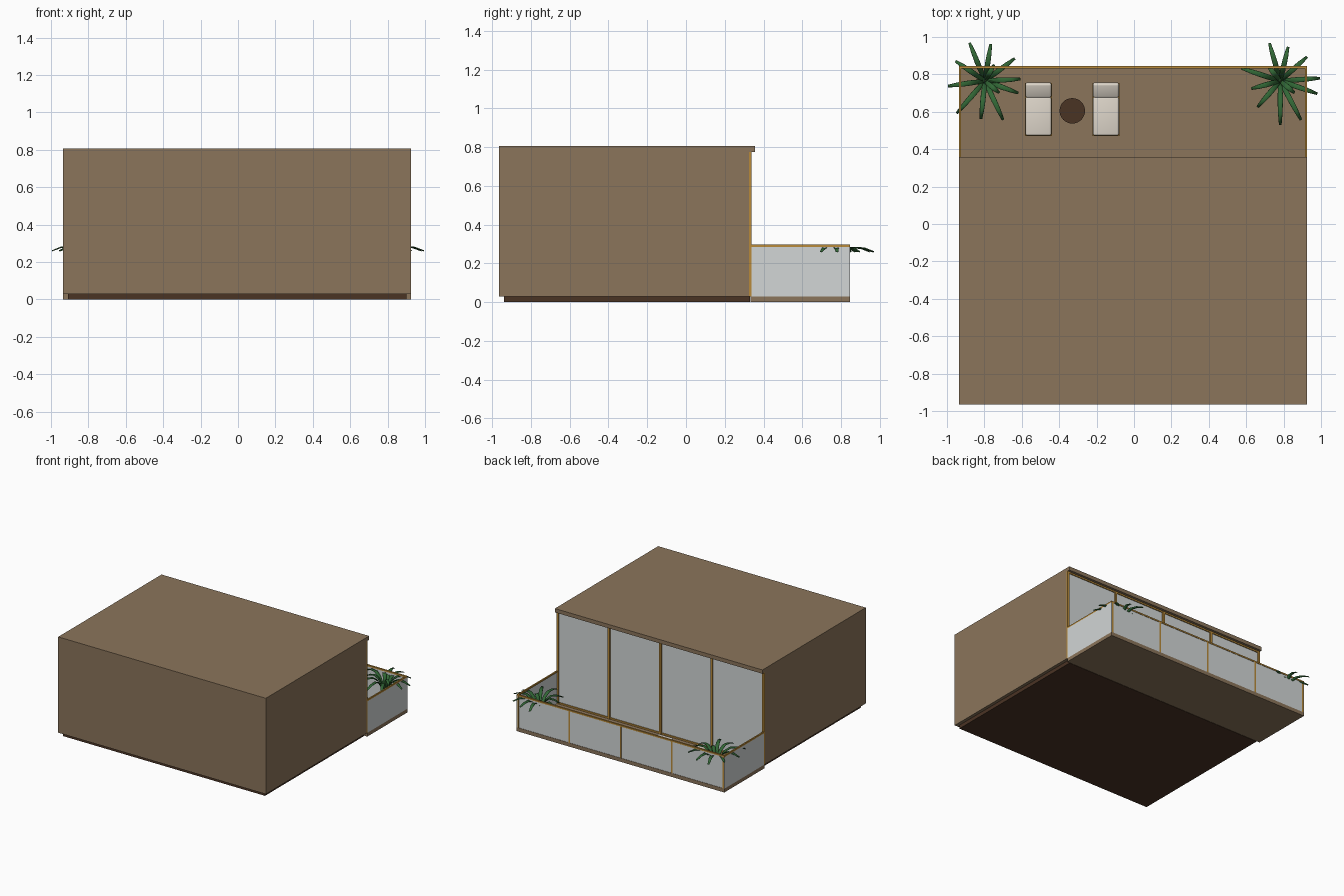
import bpy, bmesh, math
from mathutils import Vector, Matrix

cube = bpy.data.objects.get("Cube")
if cube:
    bpy.data.objects.remove(cube, do_unlink=True)


def material(name, r, g, b):
    lin = [((c / 255 + 0.055) / 1.055) ** 2.4 for c in (r, g, b)] + [1]
    m = bpy.data.materials.new(name)
    m.use_nodes = True
    m.diffuse_color = lin
    m.node_tree.nodes["Principled BSDF"].inputs["Base Color"].default_value = lin
    return m


WALL = material("wall brown", 139, 117, 91)
DARK = material("dark wood", 74, 51, 36)
GOLD = material("golden trim", 184, 138, 58)
GLASS = material("pale glass", 210, 214, 214)
CUSHION = material("cream cushion", 222, 214, 202)
LEAF = material("leaf green", 50, 104, 54)


def finish(bm, name, mat):
    mesh = bpy.data.meshes.new(name)
    bm.to_mesh(mesh)
    bm.free()
    mesh.materials.append(mat)
    ob = bpy.data.objects.new(name, mesh)
    bpy.context.collection.objects.link(ob)
    return ob


def box(name, mat, x, y, z, bevel=0, tilt=0):
    """Box from (min, max) ranges, optionally rounded and tilted about x."""
    bm = bmesh.new()
    bmesh.ops.create_cube(bm, size=1)
    size = [b - a for a, b in (x, y, z)]
    bmesh.ops.scale(bm, vec=size, verts=bm.verts)
    ob = finish(bm, name, mat)
    ob.location = [(a + b) / 2 for a, b in (x, y, z)]
    ob.rotation_euler.x = tilt
    if bevel:
        mod = ob.modifiers.new("round", 'BEVEL')
        mod.width, mod.segments = bevel, 3
        for p in ob.data.polygons:
            p.use_smooth = True
    return ob


def cylinder(name, mat, r1, r2, x, y, z0, z1):
    bm = bmesh.new()
    bmesh.ops.create_cone(bm, cap_ends=True, segments=32, radius1=r1, radius2=r2,
                          depth=z1 - z0,
                          matrix=Matrix.Translation((x, y, (z0 + z1) / 2)))
    for f in bm.faces:
        f.smooth = len(f.verts) == 4
    return finish(bm, name, mat)


L, R = -0.935, 0.925           # side planes
WIN, ROOF, BACK = 0.325, 0.357, 0.845
FLOOR, RAIL, EAVE, TOP = 0.03, 0.297, 0.775, 0.806

# House shell: side profile with a roof overhang, extruded across
bm = bmesh.new()
outline = [(-0.965, FLOOR), (WIN, FLOOR), (WIN, EAVE), (ROOF, EAVE),
           (ROOF, TOP), (-0.965, TOP)]
face = bm.faces.new([bm.verts.new((L, y, z)) for y, z in outline])
new = bmesh.ops.extrude_face_region(bm, geom=[face])["geom"]
bmesh.ops.translate(bm, vec=(R - L, 0, 0),
                    verts=[v for v in new if isinstance(v, bmesh.types.BMVert)])
bmesh.ops.recalc_face_normals(bm, faces=bm.faces)
finish(bm, "house_shell", WALL)

# Plinth and terrace deck
box("plinth", DARK, (L + 0.025, R - 0.025), (-0.94, 0.33), (0, FLOOR))
box("deck", WALL, (L, R), (0.333, BACK), (0, FLOOR))

# Window wall: four panes with frame
box("window_glass", GLASS, (L + 0.005, R - 0.005), (WIN, 0.329), (FLOOR, EAVE))
for name, z in (("window_sill", FLOOR), ("window_head", EAVE - 0.012)):
    box(name, GOLD, (L, R), (WIN, 0.336), (z, z + 0.012))
for i in range(5):
    x = L + 0.009 + (R - L - 0.018) * i / 4
    box("window_mullion", GOLD, (x - 0.009, x + 0.009), (WIN, 0.338), (FLOOR, EAVE))

# Balustrade: glass, posts and hand rail
HAND = RAIL - 0.012
box("back_glass", GLASS, (L + 0.005, R - 0.005), (BACK - 0.008, BACK - 0.003), (FLOOR, HAND))
box("back_rail", GOLD, (L, R), (BACK - 0.013, BACK), (HAND, RAIL))
for i in range(5):
    x = L + 0.011 + (R - L - 0.022) * i / 4
    box("rail_post", GOLD, (x - 0.006, x + 0.006), (BACK - 0.012, BACK), (FLOOR, HAND))
for side, inner in ((L, L + 0.005), (R, R - 0.005)):
    ends = sorted((side, inner))
    box("side_glass", GLASS, ends, (0.336, BACK), (FLOOR, HAND))
    ends = sorted((side, side + 2.2 * (inner - side)))
    box("side_rail", GOLD, ends, (0.338, BACK - 0.013), (HAND, RAIL))

# Sun loungers
for cx in (-0.511, -0.15):
    box("lounger_frame", GOLD, (cx - 0.073, cx + 0.073), (0.47, 0.755), (0.065, 0.08))
    for x in (cx - 0.06, cx + 0.06):
        for y in (0.485, 0.74):
            box("lounger_leg", GOLD, (x - 0.007, x + 0.007), (y - 0.007, y + 0.007), (FLOOR, 0.067))
    box("seat_cushion", CUSHION, (cx - 0.069, cx + 0.069), (0.473, 0.68), (0.078, 0.11), 0.01)
    box("head_cushion", CUSHION, (cx - 0.069, cx + 0.069), (0.675, 0.757), (0.092, 0.122), 0.01,
        math.radians(22))

# Round side table
cylinder("table_top", DARK, 0.068, 0.068, -0.33, 0.605, 0.105, 0.118)
cylinder("table_stem", DARK, 0.015, 0.015, -0.33, 0.605, FLOOR, 0.106)
cylinder("table_foot", DARK, 0.04, 0.04, -0.33, 0.605, FLOOR, 0.037)


# Potted plants: arching leaf ribbons (fraction of reach, height, half width)
ARCH = [(0, 0.13, 0.006), (0.12, 0.2, 0.011), (0.3, 0.26, 0.013),
        (0.5, 0.285, 0.013), (0.75, 0.282, 0.011), (1, 0.262, 0.006)]


def plant(x, y, leaves):
    cylinder("plant_pot", DARK, 0.03, 0.042, x, y, FLOOR, 0.14)
    bm = bmesh.new()
    for angle, reach in leaves:
        a = math.radians(angle)
        out = Vector((math.cos(a), math.sin(a), 0))
        across = Vector((-out.y, out.x, 0))
        rows = []
        for t, z, w in ARCH:
            p = Vector((x, y, z)) + out * (t * reach)
            rows.append([bm.verts.new(p + across * w), bm.verts.new(p - Vector((0, 0, w * 0.4))),
                         bm.verts.new(p - across * w)])
        for a0, a1 in zip(rows, rows[1:]):
            for k in (0, 1):
                bm.faces.new((a0[k], a0[k + 1], a1[k + 1], a1[k]))
    for f in bm.faces:
        f.smooth = True
    ob = finish(bm, "plant_leaves", LEAF)
    mod = ob.modifiers.new("thickness", 'SOLIDIFY')
    mod.thickness = 0.003


plant(-0.797, 0.765, [(112, .22), (81, .2), (37, .2), (3, .19), (-20, .19), (-65, .23),
                      (-96, .205), (-131, .23), (-172, .2), (146, .19), (-40, .1), (60, .1)])
plant(0.782, 0.765, [(106, .21), (77, .187), (42, .193), (4, .214), (-19, .21), (-62, .237),
                     (-90, .235), (-131, .186), (162, .22), (-165, .16), (-40, .1), (130, .1)])
